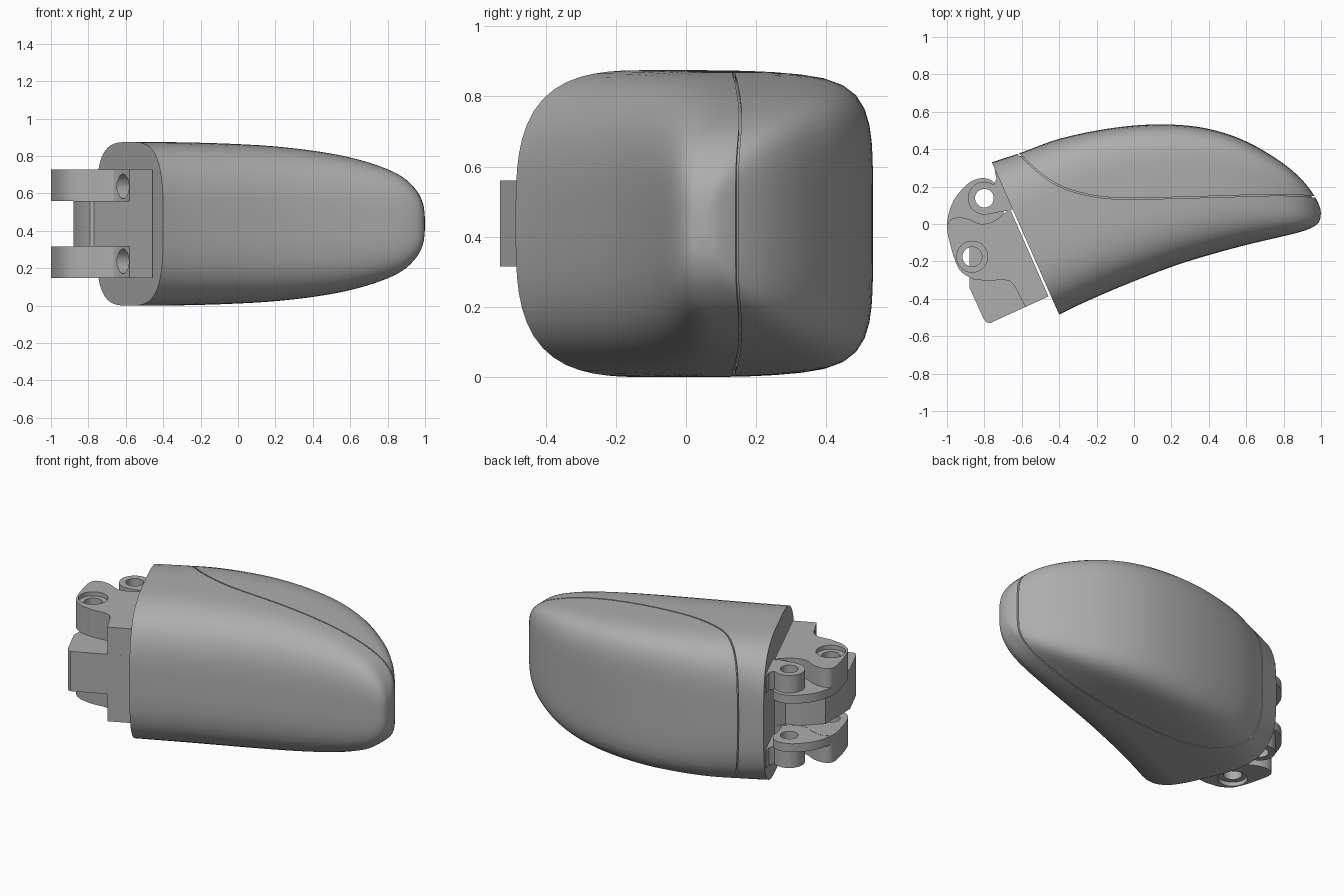
import bpy, bmesh, math
from mathutils import Vector, Matrix

cube = bpy.data.objects.get("Cube")
if cube:
    bpy.data.objects.remove(cube, do_unlink=True)

MID = 0.4375  # height of the symmetry plane

grey = bpy.data.materials.new("plain grey")
grey.use_nodes = True
grey.diffuse_color = (0.42, 0.42, 0.42, 1)
grey.node_tree.nodes["Principled BSDF"].inputs["Base Color"].default_value = (0.42, 0.42, 0.42, 1)


def finish(name, bm):
    bmesh.ops.recalc_face_normals(bm, faces=bm.faces)
    mesh = bpy.data.meshes.new(name)
    bm.to_mesh(mesh)
    bm.free()
    mesh.materials.append(grey)
    obj = bpy.data.objects.new(name, mesh)
    bpy.context.collection.objects.link(obj)
    return obj


def prism(name, outline, z0, z1):
    bm = bmesh.new()
    face = bm.faces.new([bm.verts.new((x, y, z0)) for x, y in outline])
    top = bmesh.ops.extrude_face_region(bm, geom=[face])["geom"]
    bmesh.ops.translate(bm, vec=(0, 0, z1 - z0),
                        verts=[v for v in top if isinstance(v, bmesh.types.BMVert)])
    return finish(name, bm)


def rod(name, center, axis, radius, depth):
    bm = bmesh.new()
    turn = Vector((0, 0, 1)).rotation_difference(Vector(axis)).to_matrix().to_4x4()
    bmesh.ops.create_cone(bm, cap_ends=True, segments=32, radius1=radius, radius2=radius,
                          depth=depth, matrix=Matrix.Translation(center) @ turn)
    return finish(name, bm)


def carve(obj, cutters):
    for c in cutters:
        mod = obj.modifiers.new("cut", "BOOLEAN")
        mod.operation, mod.solver, mod.object = "DIFFERENCE", "EXACT", c
    bpy.context.view_layer.update()
    graph = bpy.context.evaluated_depsgraph_get()
    mesh = bpy.data.meshes.new_from_object(obj.evaluated_get(graph))
    obj.modifiers.clear()
    obj.data = mesh
    for c in cutters:
        bpy.data.objects.remove(c, do_unlink=True)


def spline(points, steps):
    """Smooth curve through points of any dimension."""
    pts = [Vector(p) for p in points]
    ext = [2 * pts[0] - pts[1]] + pts + [2 * pts[-1] - pts[-2]]
    out = []
    for a, b, c, d in zip(ext, ext[1:], ext[2:], ext[3:]):
        for i in range(steps):
            t = i / steps
            out.append(0.5 * (2 * b + (c - a) * t + (2 * a - 5 * b + 4 * c - d) * t * t
                              + (3 * b - a - 3 * c + d) * t ** 3))
    return out + [pts[-1]]


# Shell: front edge, back edge and half height of each section
fronts = [(-.4, -.485), (-.3, -.435), (-.15, -.368), (.05, -.286), (.25, -.212), (.45, -.152),
          (.62, -.107), (.77, -.072), (.88, -.045), (.95, -.02), (.985, .005), (.998, .035)]
backs = [(-.76, .33), (-.6, .383), (-.4, .455), (-.15, .508), (.1, .532), (.35, .518),
         (.57, .455), (.76, .35), (.88, .255), (.955, .165), (.99, .1), (.999, .065)]
halves = [.437, .437, .435, .428, .415, .39, .355, .305, .25, .18, .11, .04]


def loft(name, inset):
    bm = bmesh.new()
    f, b = spline(fronts, 5), spline(backs, 5)
    h = [v.x for v in spline([(k, 0) for k in halves], 5)]
    rings, count = [], 72
    for i, (p, q, half) in enumerate(zip(f, b, h)):
        mid, arm = (p + q) / 2, (q - p) / 2
        arm *= max(0.1, 1 - inset / arm.length)
        half = max(0.01, half - inset)
        back_power = 3.5 + 1.7 * min(1, i / 16)
        ring = []
        for k in range(count):
            a = math.tau * k / count
            c, s = math.cos(a), math.sin(a)
            n = back_power if c > 0 else 3.3
            r = (abs(c) ** n + abs(s) ** n) ** (-1 / n)
            xy = mid + arm * (c * r)
            if inset:
                xy.x += inset * (1 - 2 * i / len(f))
            ring.append(bm.verts.new((xy.x, xy.y, MID + half * s * r)))
        rings.append(ring)
    for r0, r1 in zip(rings, rings[1:]):
        for k in range(count):
            j = (k + 1) % count
            bm.faces.new((r0[k], r0[j], r1[j], r1[k]))
    bm.faces.new(rings[0])
    bm.faces.new(rings[-1])
    return finish(name, bm)


shell = loft("fingertip_shell", 0)
core = loft("seam_core", 0.014)

# Narrow seam between the shell and the soft pad
seam = spline([(-.68, .43), (-.62, .378), (-.5, .27), (-.38, .195), (-.2, .147), (0, .136),
               (.4, .145), (.8, .155), (1.05, .138)], 6)
side = []
for i, p in enumerate(seam):
    d = (seam[min(i + 1, len(seam) - 1)] - seam[max(i - 1, 0)]).normalized()
    side.append(Vector((-d.y, d.x)) * 0.0035)
ribbon = [p + s for p, s in zip(seam, side)] + [p - s for p, s in zip(seam, side)][::-1]
carve(shell, [prism("seam_cutter", ribbon, -0.1, 1)])

# Hinge outlines
pin_a, pin_b = (-.8, .138), (-.865, -.175)
cheek = ([(-.457, -.387), (-.58, -.443), (-.64, -.33), (-.665, -.305), (-.7, -.297), (-.78, -.305)]
         + [tuple(p) for p in spline([(-.86, -.295), (-.92, -.26), (-.955, -.2), (-.985, -.1),
                                      (-1, -.02), (-.985, .02), (-.94, .035), (-.88, .025),
                                      (-.82, .0), (-.75, .015), (-.69, .06), (-.667, .09)], 3)])
disc = [tuple(p) for p in spline([(-.99, -.05), (-.998, .02), (-.965, .125), (-.9, .205),
                                  (-.85, .237), (-.8, .245), (-.755, .228), (-.73, .19),
                                  (-.72, .13)], 4)] + [(-.69, .04), (-.8, -.06)]
lug = [(pin_a[0] + .088 * math.cos(a), pin_a[1] + .088 * math.sin(a))
       for a in [math.radians(80 + 10 * k) for k in range(21)]]
lug += [(-.66, .075), (-.58, .1), (-.62, .32), (-.745, .285), (-.735, .24), (-.75, .212)]

# Centre block that joins the two hinge cheeks
block = prism("hinge_block", [(-.457, -.387), (-.77, -.53), (-.79, -.525), (-.805, -.505),
                              (-.88, -.34), (-.88, -.1), (-.78, .0), (-.7, .03), (-.667, .09)],
              0.315, 0.56)

bore = (-.915, -.404, 0)
parts = [shell, core, block]
for label, sign in (("upper", 1), ("lower", -1)):
    def layer(name, outline, near, far):
        obj = prism(label + "_" + name, outline, *sorted((MID + sign * near, MID + sign * far)))
        parts.append(obj)
        return obj

    # Cheek with a counterbored pin hole and a screw bore
    c = layer("hinge_cheek", cheek, 0.122, 0.29)
    up = (0, 0, 1)
    carve(c, [rod("pin", (*pin_b, MID + sign * .2), up, .052, .4),
              rod("counterbore", (*pin_b, MID + sign * .3), up, .083, .07),
              rod("screw", (-.63, -.385, MID + sign * .2), bore, .066, .16)])
    # Round stop plate under the shell lug
    d = layer("hinge_disc", disc, 0.123, 0.175)
    carve(d, [rod("pin", (*pin_a, MID + sign * .2), up, .05, .4)])
    # Lug that grows out of the shell
    e = layer("shell_lug", lug, 0.177, 0.285)
    carve(e, [rod("pin", (*pin_a, MID + sign * .2), up, .05, .4)])

# Smooth shading with crisp edges
bpy.ops.object.select_all(action="DESELECT")
for obj in parts:
    obj.select_set(True)
bpy.context.view_layer.objects.active = shell
bpy.ops.object.shade_smooth_by_angle(angle=math.radians(32))
